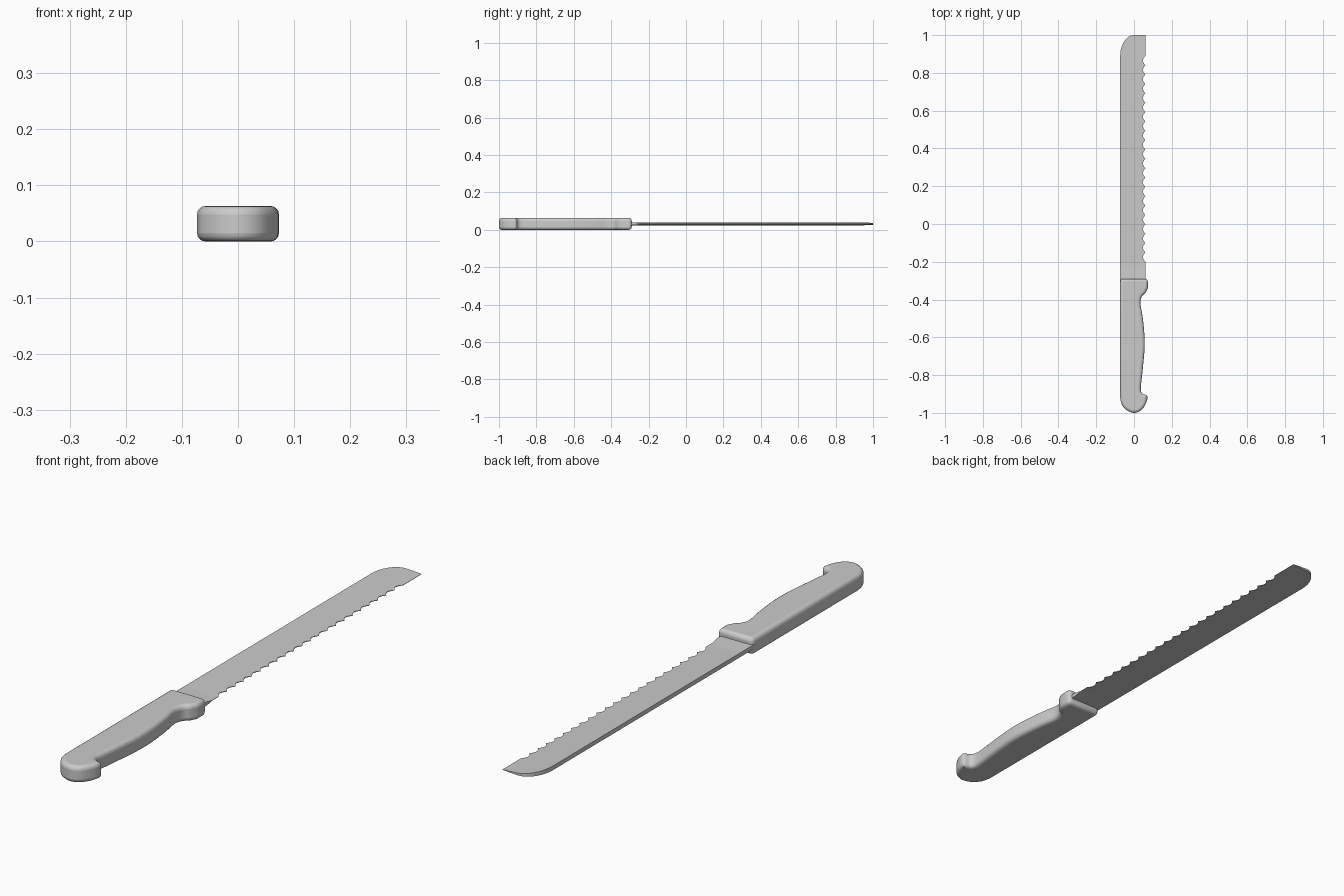
import bpy, bmesh, math
from mathutils import Vector

cube = bpy.data.objects.get("Cube")
if cube:
    bpy.data.objects.remove(cube, do_unlink=True)

grey = bpy.data.materials.new("plain grey")
grey.use_nodes = True
GREY = (0.6, 0.6, 0.6, 1)
grey.diffuse_color = GREY
grey.node_tree.nodes["Principled BSDF"].inputs["Base Color"].default_value = GREY

MID_Z = 0.0315       # height of the middle plane
BACK, EDGE = -0.073, 0.06


def make_object(name, bm):
    bmesh.ops.recalc_face_normals(bm, faces=bm.faces)
    mesh = bpy.data.meshes.new(name)
    bm.to_mesh(mesh)
    bm.free()
    mesh.materials.append(grey)
    obj = bpy.data.objects.new(name, mesh)
    bpy.context.collection.objects.link(obj)
    bpy.ops.object.select_all(action='DESELECT')
    obj.select_set(True)
    bpy.context.view_layer.objects.active = obj
    return obj


def smooth_path(points, steps):
    """Catmull-Rom curve through the points."""
    pts = [Vector(p) for p in points]
    pts = [2 * pts[0] - pts[1]] + pts + [2 * pts[-1] - pts[-2]]
    out = []
    for a, b, c, d in zip(pts, pts[1:], pts[2:], pts[3:]):
        for i in range(steps):
            t = i / steps
            out.append(b + (c - a) * t / 2 + (2 * a - 5 * b + 4 * c - d) * t**2 / 2
                       + (3 * b - a - 3 * c + d) * t**3 / 2)
    return out + [pts[-2]]


# Handle: rounded butt, hooked heel, finger swell and guard
grip = smooth_path([
    (BACK, -0.92), (-0.065, -0.955), (-0.04, -0.985), (0, -1.0), (0.038, -0.986),
    (0.063, -0.95), (0.072, -0.915), (0.063, -0.905), (0.044, -0.897),
    (0.036, -0.87), (0.044, -0.79), (0.056, -0.66), (0.054, -0.57),
    (0.044, -0.48), (0.034, -0.42), (0.041, -0.385), (0.06, -0.365),
    (0.073, -0.34)], 4)
outline = grip + [Vector((0.073, -0.29)), Vector((BACK, -0.29))]
bm = bmesh.new()
base = bm.faces.new([bm.verts.new((p.x, p.y, 0)) for p in outline])
lifted = bmesh.ops.extrude_face_region(bm, geom=[base])["geom"]
bmesh.ops.translate(bm, vec=(0, 0, 2 * MID_Z),
                    verts=[v for v in lifted if isinstance(v, bmesh.types.BMVert)])
handle = make_object("handle", bm)
bevel = handle.modifiers.new("rounded rims", 'BEVEL')
bevel.width = 0.015
bevel.segments = 4
bevel.limit_method = 'ANGLE'
bevel.angle_limit = math.radians(50)
bevel.use_clamp_overlap = False
bpy.ops.object.shade_smooth_by_angle(angle=math.radians(40))

# Blade: wedge section, thick spine, scalloped edge, rounded tip
HEEL, TIP_START, SCALLOPS, PER = -0.2, 0.89, 22, 8


def spine_x(y):
    if y <= TIP_START:
        return BACK
    t = (y - TIP_START) / (1 - TIP_START)
    return BACK + 0.073 * (1 - math.sqrt(max(0, 1 - t * t)))


def edge_x(y):
    t = (y - HEEL) / (TIP_START - HEEL)
    if t <= 0 or t >= 1:
        return EDGE
    return EDGE - 0.013 * abs(math.sin(math.pi * SCALLOPS * t))


def half_thickness(x, y):
    thin = 0.0005 + 0.0065 * min(1, max(0, (-0.24 - y) / 0.03))
    t = (x - BACK) / (EDGE - BACK)
    return 0.008 * (1 - t) + thin * t


rows = [-0.31, -0.27, -0.24]
rows += [HEEL + (TIP_START - HEEL) * i / (SCALLOPS * PER) for i in range(SCALLOPS * PER + 1)]
rows += [TIP_START + (1 - TIP_START) * math.sin(math.pi / 2 * i / 12) for i in range(1, 13)]
bm = bmesh.new()
rings = []
for y in rows:
    ring = []
    for x, side in ((spine_x(y), 1), (edge_x(y), 1), (edge_x(y), -1), (spine_x(y), -1)):
        ring.append(bm.verts.new((x, y, MID_Z + side * half_thickness(x, y))))
    rings.append(ring)
for a, b in zip(rings, rings[1:]):
    for i in range(4):
        j = (i + 1) % 4
        bm.faces.new((a[i], a[j], b[j], b[i]))
bm.faces.new(rings[0])
bm.faces.new(rings[-1])
make_object("blade", bm)
bpy.ops.object.shade_smooth_by_angle(angle=math.radians(30))
